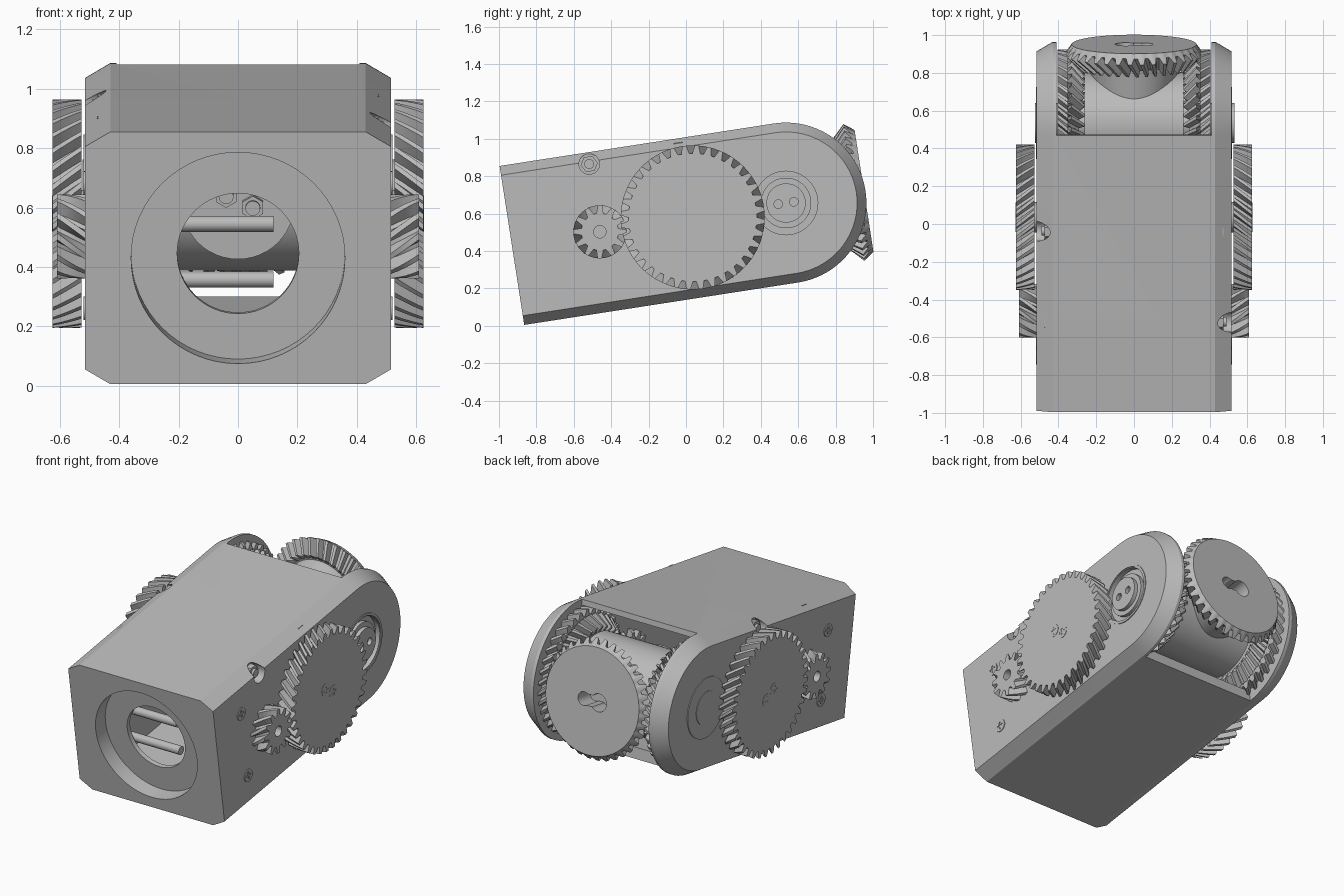
import bpy, bmesh, math
from mathutils import Matrix, Vector

if "Cube" in bpy.data.objects:
    bpy.data.objects.remove(bpy.data.objects["Cube"])

grey = bpy.data.materials.new("plain_grey")
grey.use_nodes = True
COLOUR = (0.5, 0.5, 0.5, 1)
grey.diffuse_color = COLOUR
grey.node_tree.nodes["Principled BSDF"].inputs["Base Color"].default_value = COLOUR

# Parts are laid out as (x, along the housing, up the housing), then tilted
TILT = Matrix.Translation((0, -0.865, 0.005)) @ Matrix.Rotation(math.radians(8.8), 4, 'X')
TURN = {'x': Matrix.Rotation(math.pi / 2, 4, 'Y'), 'u': Matrix.Rotation(-math.pi / 2, 4, 'X')}
H, END = 0.86, 1.483
MID = H / 2


def finish(name, bm):
    bm.transform(TILT)
    bmesh.ops.recalc_face_normals(bm, faces=bm.faces)
    mesh = bpy.data.meshes.new(name)
    bm.to_mesh(mesh)
    bm.free()
    mesh.materials.append(grey)
    obj = bpy.data.objects.new(name, mesh)
    bpy.context.collection.objects.link(obj)
    return obj


def place(bm, axis, p, q, s):
    spot = (0, p, q) if axis == 'x' else (p, 0, q)
    bm.transform(Matrix.Diagonal((s, 1, 1, 1)) @ Matrix.Translation(spot) @ TURN[axis])


def cyl(name, axis, a, b, r, p, q, s=1, seg=48, r2=None):
    bm = bmesh.new()
    bmesh.ops.create_cone(bm, cap_ends=True, segments=seg, radius1=r,
                          radius2=r if r2 is None else r2, depth=b - a,
                          matrix=Matrix.Translation((0, 0, (a + b) / 2)))
    place(bm, axis, p, q, s)
    return finish(name, bm)


def box(name, lo, hi):
    bm = bmesh.new()
    bmesh.ops.create_cube(bm, size=1)
    lo, hi = Vector(lo), Vector(hi)
    bm.transform(Matrix.Translation((lo + hi) / 2) @ Matrix.Diagonal((*(hi - lo), 1)))
    return finish(name, bm)


def loft(bm, rings):
    rings = [[bm.verts.new(c) for c in ring] for ring in rings]
    n = len(rings[0])
    for one, two in zip(rings, rings[1:]):
        for i in range(n):
            j = (i + 1) % n
            bm.faces.new((one[i], one[j], two[j], two[i]))
    bm.faces.new(rings[0])
    bm.faces.new(rings[-1])


def gear(name, axis, teeth, sections, p, q, s=1):
    # each section: root radius, root position, tip radius, tip position, twist
    bm = bmesh.new()
    rings = []
    for root, zr, tip, zt, twist in sections:
        ring = []
        for t in range(teeth):
            for frac, r, z in ((0, root, zr), (.3, root, zr), (.5, tip, zt), (.8, tip, zt)):
                ang = (t + frac) * math.tau / teeth + twist
                ring.append((r * math.cos(ang), r * math.sin(ang), z))
        rings.append(ring)
    loft(bm, rings)
    place(bm, axis, p, q, s)
    return finish(name, bm)


def spur(name, teeth, a, b, root, tip, twist, p, q, s):
    steps = [i / 4 for i in range(5)]
    return gear(name, 'x', teeth, [(root, a + (b - a) * f, tip, a + (b - a) * f, twist * f)
                                   for f in steps], p, q, s)


def cut(obj, cutters):
    for c in cutters:
        c.hide_render = True
        mod = obj.modifiers.new("cut", 'BOOLEAN')
        mod.operation, mod.solver, mod.object = 'DIFFERENCE', 'EXACT', c
    deps = bpy.context.evaluated_depsgraph_get()
    mesh = bpy.data.meshes.new_from_object(obj.evaluated_get(deps))
    obj.modifiers.clear()
    obj.data = mesh
    for c in cutters:
        bpy.data.objects.remove(c)
    return obj


def screw(name, face, p, q, s):
    head = cyl(name, 'x', face - .04, face + .005, .04, p, q, s, 24)
    cuts = []
    for du, dv in ((.024, .006), (.006, .024)):
        x0, x1 = sorted((s * (face - .02), s * (face + .05)))
        cuts.append(box("cross", (x0, p - du, q - dv), (x1, p + du, q + dv)))
    cut(head, cuts)


# Housing: a round-ended block with chamfered sides
def outline(x, inset):
    r = MID - inset
    arc = [-math.pi / 2 + math.pi * i / 40 for i in range(41)]
    return ([(x, 0, inset)] + [(x, END + r * math.cos(a), MID + r * math.sin(a)) for a in arc]
            + [(x, 0, H - inset)])


bm = bmesh.new()
loft(bm, [outline(-.515, .05), outline(-.43, 0), outline(.43, 0), outline(.515, .05)])
housing = finish("housing", bm)

# Openings in the housing
BOLTS = [(u, v) for u in (.475, .962) for v in (.068, .797)]
RODS = (.33, .52)
cutters = [box("rear_gap", (-.41, END, -1), (.41, 3, 2)),
           box("cavity", (-.41, .13, .07), (.41, END + .1, H - .035)),
           cyl("recess", 'u', -.5, .1, .36, 0, MID, seg=64),
           cyl("bore", 'u', -.5, .3, .205, 0, MID, seg=64),
           cyl("shaft_bore", 'x', -1, 1, .033, .476, MID)]
cutters += [cyl("rod_bore", 'x', -1, 1, .037, .17, v, seg=24) for v in RODS]
for s in (1, -1):
    cutters.append(cyl("bearing_bore", 'x', .485, .7, .17, END, MID, s))
    cutters += [cyl("bolt_pocket", 'x', .44, .7, .055, u, v, s, 24) for u, v in BOLTS]
cut(housing, cutters)

# Cross rods behind the front bore
for v in RODS:
    cyl("cross_rod", 'x', -.45, .12, .027, .17, v, seg=24)

# Parts repeated on both sides
for s, side in ((1, "left_"), (-1, "right_")):
    small = spur(side + "small_gear", 12, .515, .61, .1, .142, -.5, .476, MID, s)
    cut(small, [cyl("hole", 'x', .3, .8, .033, .476, MID, s)])
    spur(side + "large_gear", 36, .527, .625, .343, .385, .2, .978, MID, s)
    cyl(side + "large_gear_shaft", 'x', .3, .54, .08, .978, MID, s)
    spur(side + "inner_pinion", 12, .345, .405, .1, .142, .3, .978, MID, s)
    for u in (.943, 1.013):
        screw(side + "gear_screw", .622, u, MID + (.978 - u) * .75, s)
    for u, v in ((.262, .645), (.267, .217)):
        screw(side + "plate_screw", .515, u, v, s)
    for u, v in BOLTS:
        cyl(side + "nut", 'x', .43, .475, .046, u, v, s, 6)
        cyl(side + "bolt_end", 'x', .43, .49, .026, u, v, s, 20)

    # Bearing and pivot pin
    ring = cyl(side + "bearing_ring", 'x', .47, .52, .19, END, MID, s)
    cut(ring, [cyl("ring_hole", 'x', .4, .6, .175, END, MID, s)])
    cyl(side + "bearing", 'x', .47, .508, .135, END, MID, s)
    pin = cyl(side + "pivot_pin", 'x', .2, .533 if s > 0 else .523, .105, END, MID, s)
    cut(pin, [cyl("pin_hole", 'x', .5, .7, .023, END + d, MID, s, 20) for d in (-.042, .042)])

    # Side gear with spur rim and bevel face
    spur(side + "rim_gear", 36, .35, .406, .355, .39, -.12, END, MID, s)
    gear(side + "bevel_gear", 'x', 36, [(.26, .36, .26, .36, 0), (.34, .355, .362, .33, 0),
         (.275, .29, .297, .262, .12), (.25, .29, .25, .29, .12)], END, MID, s)

# Drum and its front hub
cyl("drum", 'x', -.262, .262, .27, END, MID, seg=64)
cyl("front_hub", 'u', 1.2, END, .19, 0, MID)
for x, v in ((-.04, .46), (.05, .42)):
    cyl("hub_bolt", 'u', 1.17, 1.25, .04, x, v, seg=6)
    cyl("hub_bolt_end", 'u', 1.155, 1.25, .025, x, v, seg=20)

# Output bevel gear with keyhole slot
output = gear("output_gear", 'u', 36, [(.33, 1.905, .33, 1.905, 0), (.342, 1.88, .37, 1.85, 0),
              (.265, 1.805, .292, 1.773, .12), (.25, 1.81, .25, 1.81, .12)], 0, MID)
hub = cyl("output_hub", 'u', END, 1.83, .19, 0, MID, r2=.245)
for part in (output, hub):
    cut(part, [box("slot", (-.06, 1.78, MID - .035), (.06, 2.2, MID + .035)),
               cyl("round_end", 'u', 1.78, 2.2, .055, -.045, MID, seg=32),
               cyl("small_end", 'u', 1.78, 2.2, .042, .06, MID, seg=32)])

# Smooth round faces, keep edges crisp
for obj in bpy.context.scene.objects:
    obj.select_set(obj.type == 'MESH')
bpy.context.view_layer.objects.active = housing
bpy.ops.object.shade_smooth_by_angle(angle=math.radians(25))
